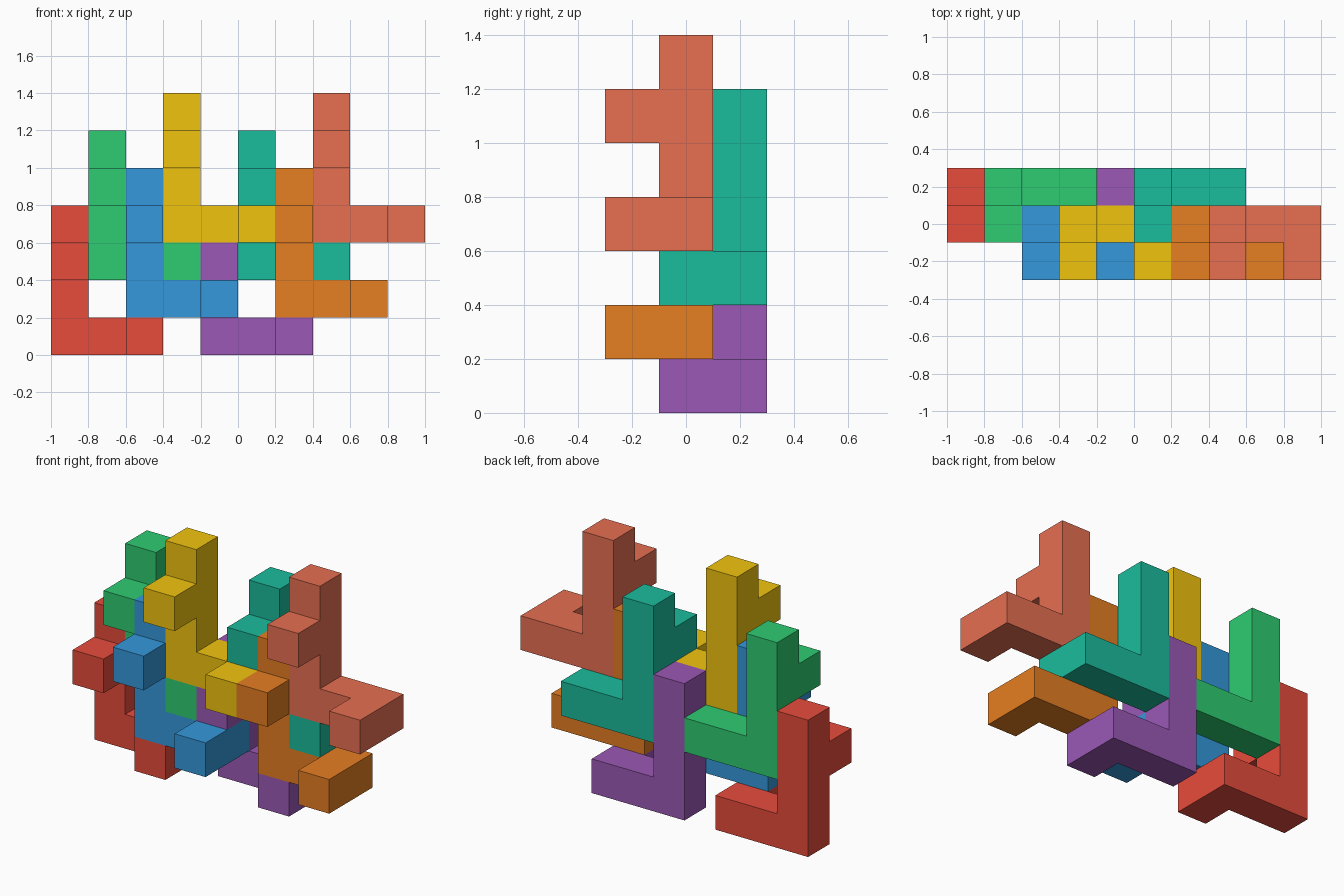
import bpy, bmesh
from mathutils import Vector

if "Cube" in bpy.data.objects:
    bpy.data.objects.remove(bpy.data.objects["Cube"])

U = 0.2  # edge of one cube

# One interlocking piece: 4-high post, 3-long foot, two forward studs
CELLS = ({(0, 0, k) for k in range(4)} | {(i, 0, 0) for i in range(3)}
         | {(0, -1, 2), (2, -1, 0)})


def piece_mesh(name):
    """Outer skin of the piece, with coplanar faces merged."""
    bm = bmesh.new()
    for cell in CELLS:
        for axis in range(3):
            for side in (-1, 1):
                n = Vector((0, 0, 0))
                n[axis] = side
                if tuple(int(c + d) for c, d in zip(cell, n)) in CELLS:
                    continue
                a = Vector((0, 0, 0))
                a[(axis + 1) % 3] = 1
                b = n.cross(a)
                mid = Vector(cell) + Vector((.5, .5, .5)) + n / 2
                corners = [mid + (s * a + t * b) / 2
                           for s, t in ((-1, -1), (1, -1), (1, 1), (-1, 1))]
                bm.faces.new([bm.verts.new(p * U) for p in corners])
    bmesh.ops.remove_doubles(bm, verts=bm.verts, dist=1e-4)
    bmesh.ops.dissolve_limit(bm, angle_limit=0.01, verts=bm.verts, edges=bm.edges)
    bmesh.ops.recalc_face_normals(bm, faces=bm.faces)
    mesh = bpy.data.meshes.new(name)
    bm.to_mesh(mesh)
    bm.free()
    return mesh


def linear(hex_code):
    rgb = [int(hex_code[i:i + 2], 16) / 255 for i in (0, 2, 4)]
    return [c / 12.92 if c <= 0.04045 else ((c + 0.055) / 1.055) ** 2.4 for c in rgb] + [1]


# Colour name, colour, grid position of the post's bottom cube (column, row, level)
PIECES = [
    ("red", "e74c3c", (0, 2, 0)),
    ("green", "2ecc71", (1, 2, 2)),
    ("blue", "3498db", (2, 1, 1)),
    ("yellow", "f1c40f", (3, 1, 3)),
    ("purple", "9b59b6", (4, 2, 0)),
    ("teal", "1abc9c", (5, 2, 2)),
    ("orange", "e67e22", (6, 1, 1)),
    ("coral", "e76f51", (7, 1, 3)),
]

for colour, code, (i, j, k) in PIECES:
    name = colour + "_piece"
    obj = bpy.data.objects.new(name, piece_mesh(name))
    obj.location = (-1 + i * U, -0.3 + j * U, k * U)
    mat = bpy.data.materials.new(colour)
    mat.diffuse_color = linear(code)
    mat.use_nodes = True
    mat.node_tree.nodes["Principled BSDF"].inputs["Base Color"].default_value = mat.diffuse_color
    obj.data.materials.append(mat)
    bpy.context.collection.objects.link(obj)
